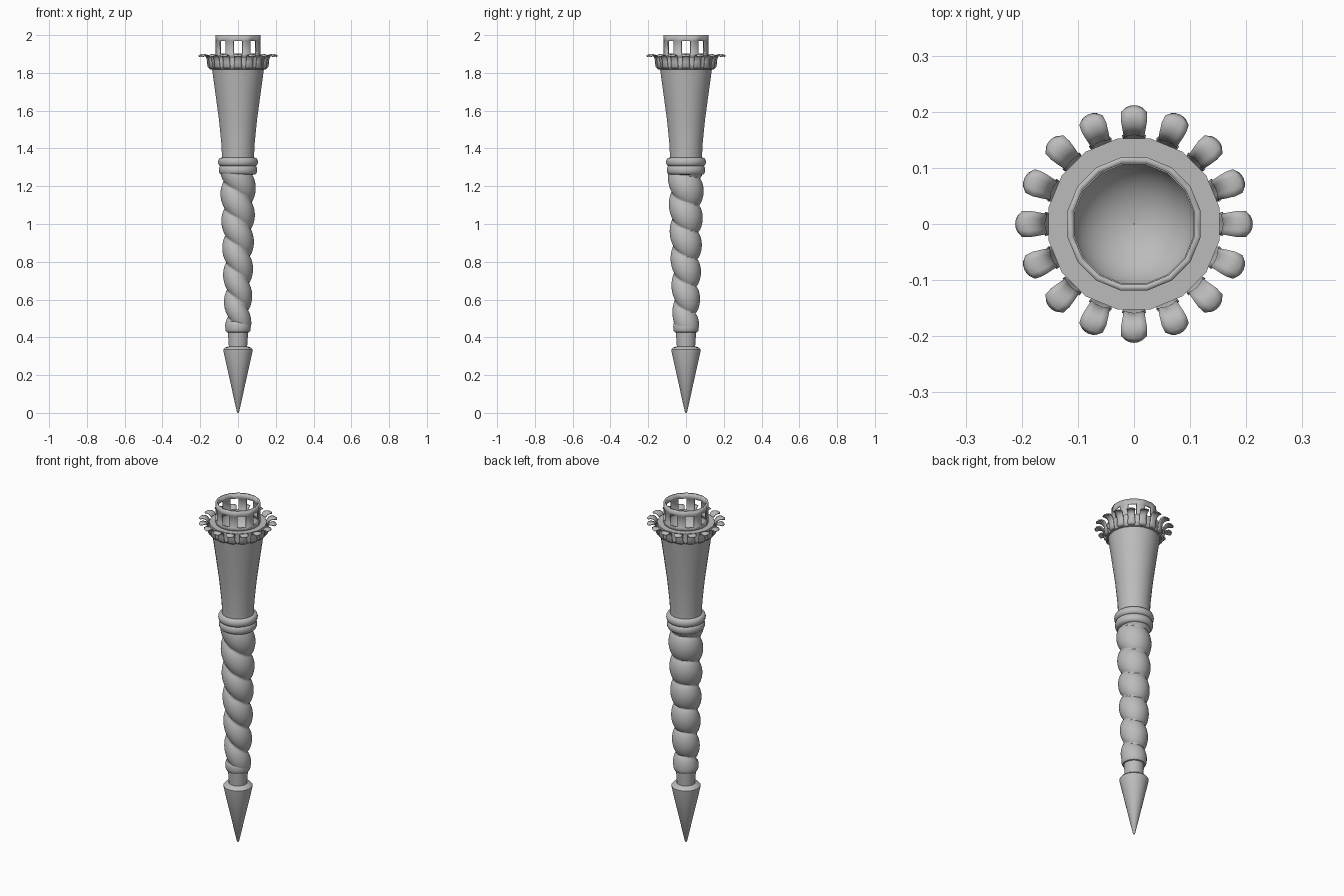
import bpy, bmesh, math
from math import sin, cos, pi, tau, radians

cube = bpy.data.objects.get("Cube")
if cube:
    bpy.data.objects.remove(cube, do_unlink=True)

grey = bpy.data.materials.new("plain grey")
grey.use_nodes = True
colour = (0.5, 0.5, 0.5, 1)
grey.diffuse_color = colour
grey.node_tree.nodes["Principled BSDF"].inputs["Base Color"].default_value = colour


def make_object(name, bm, angle=40):
    bmesh.ops.recalc_face_normals(bm, faces=bm.faces)
    mesh = bpy.data.meshes.new(name)
    bm.to_mesh(mesh)
    bm.free()
    mesh.materials.append(grey)
    obj = bpy.data.objects.new(name, mesh)
    bpy.context.collection.objects.link(obj)
    bpy.ops.object.select_all(action='DESELECT')
    obj.select_set(True)
    bpy.context.view_layer.objects.active = obj
    bpy.ops.object.shade_smooth_by_angle(angle=radians(angle))
    return obj


def skin(bm, rings):
    """Join closed rings of vertices with quads."""
    for low, high in zip(rings, rings[1:]):
        n = len(low)
        for i in range(n):
            j = (i + 1) % n
            bm.faces.new((low[i], low[j], high[j], high[i]))


def lathe(name, profile, sides=32, angle=40):
    bm = bmesh.new()
    rings = []
    for r, z in profile:
        rings.append([bm.verts.new((r * cos(t), r * sin(t), z))
                      for t in ((i + 0.5) * tau / sides for i in range(sides))])
    skin(bm, rings)
    return make_object(name, bm, angle)


def bead(radius, low, high, inner, steps=8):
    """Half-round moulding profile between two heights."""
    mid, half = (low + high) / 2, (high - low) / 2
    return [(inner + (radius - inner) * max(0, cos(a)) ** 0.6, mid + half * sin(a))
            for a in (-pi / 2 + pi * k / steps for k in range(steps + 1))]


# Pointed foot and the neck above it
lathe("pointed_foot", [(0.001, 0), (0.006, 0.005), (0.077, 0.325), (0.078, 0.335),
                       (0.07, 0.345), (0.05, 0.352)])
lathe("neck", [(0.048, 0.34), (0.05, 0.37), (0.055, 0.44)])
lathe("neck_ring", bead(0.068, 0.425, 0.485, 0.052))


# Twisted shaft: one rope strand, steeper on the front than on the back
def twisted_shaft(bottom=0.46, top=1.29, pitch=0.143, sides=40, levels=150):
    bm = bmesh.new()
    rings = []
    for k in range(levels + 1):
        f = k / levels
        z = bottom + (top - bottom) * f
        crest = 0.07 + 0.027 * f
        ring = []
        for i in range(sides):
            t = tau * i / sides
            phase = (z - 0.90 + 0.02 * (cos(t) - 1)) / pitch + t / tau
            bulge = abs(cos(pi * phase)) ** 0.6
            r = crest - 0.024 * (1 - bulge)
            ring.append(bm.verts.new((r * cos(t), r * sin(t), z)))
        rings.append(ring)
    skin(bm, rings)
    make_object("twisted_shaft", bm, 60)


twisted_shaft()

# Double collar between the shaft and the cone
lathe("lower_collar", bead(0.102, 1.26, 1.312, 0.075))
lathe("upper_collar", bead(0.106, 1.305, 1.352, 0.08))

# Flared cone, moulded lip and the flat ledge inside it
lathe("flared_cone", [(0.084, 1.33), (0.088, 1.42), (0.101, 1.55), (0.12, 1.69),
                      (0.138, 1.82)])
lathe("lip", [(0.13, 1.815), (0.146, 1.82), (0.155, 1.835), (0.155, 1.885),
              (0.108, 1.885)], 16, 25)

# Bowl inside the crown
lathe("bowl", [(max(0.001, 0.112 * cos(a)), 1.89 - 0.10 * sin(a))
               for a in (pi / 2 * k / 8 for k in range(9))], 32, 60)


# Crown: a ring whose middle band has every second panel open
def crown(sides=16, radius=0.121):
    bm = bmesh.new()
    rings = []
    for z in (1.88, 1.902, 1.97, 2.0):
        rings.append([bm.verts.new((radius * cos(t), radius * sin(t), z))
                      for t in ((i - 0.5) * tau / sides for i in range(sides))])
    for level in range(3):
        for i in range(sides):
            if level == 1 and i % 2 == 0:
                continue
            j = (i + 1) % sides
            bm.faces.new((rings[level][i], rings[level][j],
                          rings[level + 1][j], rings[level + 1][i]))
    obj = make_object("crown", bm, 30)
    wall = obj.modifiers.new("wall", 'SOLIDIFY')
    wall.thickness = 0.011
    wall.offset = -1


crown()


# Curled leaves around the lip: path as radius, height, half width
def leaves(count=16):
    path = [(0.148, 1.822, 0.014), (0.160, 1.835, 0.021), (0.161, 1.86, 0.018),
            (0.165, 1.880, 0.019), (0.176, 1.893, 0.021), (0.190, 1.897, 0.023),
            (0.203, 1.894, 0.022), (0.210, 1.888, 0.013)]
    bm = bmesh.new()
    for n in range(count):
        t = tau * n / count
        rows = []
        for r, z, w in path:
            row = []
            for s in (-1, -0.5, 0, 0.5, 1):
                rr = r - 0.004 * s * s
                row.append(bm.verts.new((rr * cos(t) - s * w * sin(t),
                                         rr * sin(t) + s * w * cos(t), z - 0.003 * s * s)))
            rows.append(row)
        for a, b in zip(rows, rows[1:]):
            for i in range(4):
                bm.faces.new((a[i], a[i + 1], b[i + 1], b[i]))
    obj = make_object("curled_leaves", bm, 60)
    body = obj.modifiers.new("thickness", 'SOLIDIFY')
    body.thickness = 0.005
    body.offset = 0


leaves()
